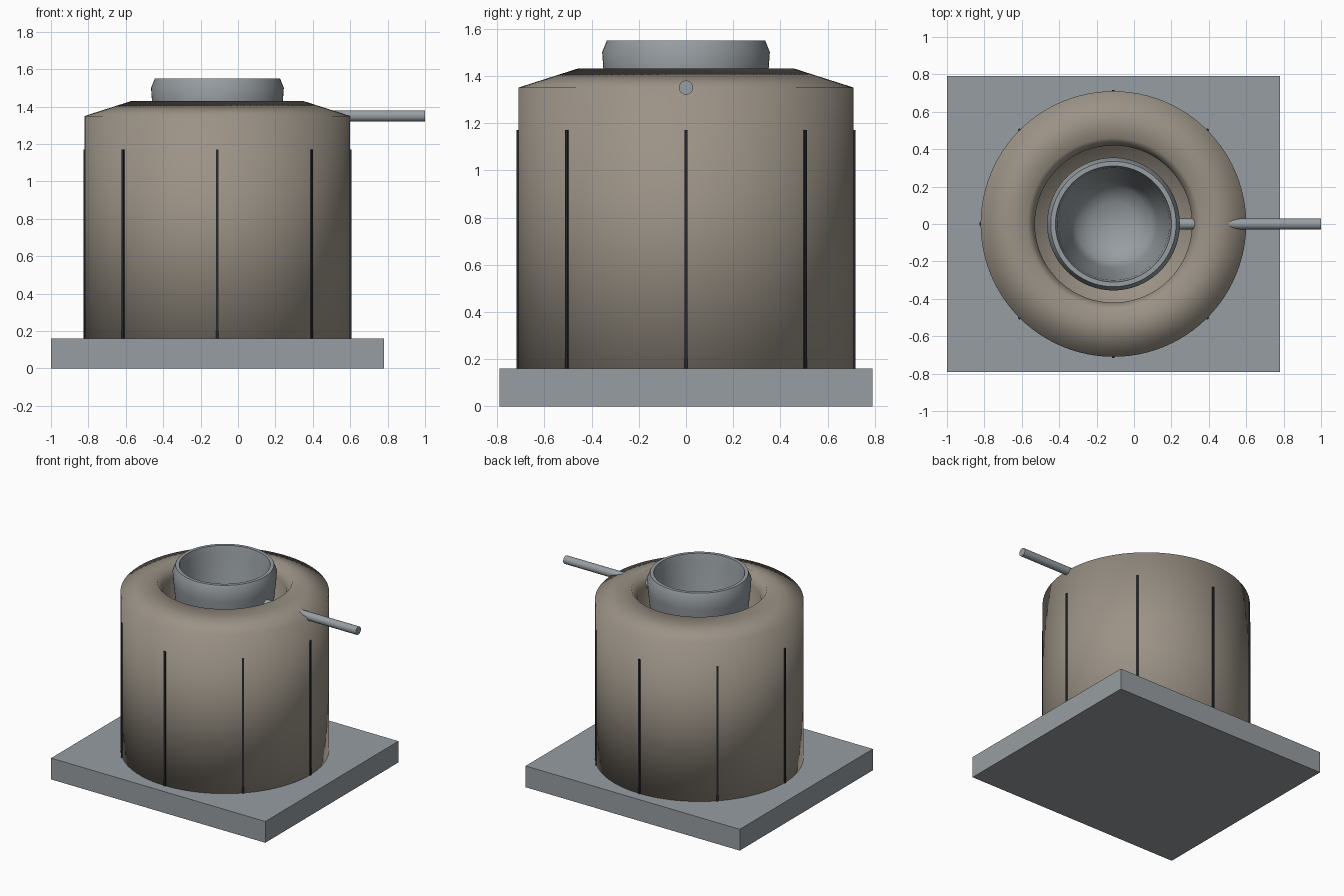
import bpy, bmesh, math
from mathutils import Matrix

if "Cube" in bpy.data.objects:
    bpy.data.objects.remove(bpy.data.objects["Cube"])

CX = -0.11  # axis of the round parts


def material(name, rgb):
    m = bpy.data.materials.new(name)
    m.diffuse_color = (*rgb, 1)
    m.use_nodes = True
    m.node_tree.nodes["Principled BSDF"].inputs["Base Color"].default_value = m.diffuse_color
    return m


clay = material("warm clay", (0.33, 0.29, 0.24))
steel = material("grey steel", (0.31, 0.34, 0.36))
dark = material("dark seam", (0.02, 0.022, 0.024))


def finish(bm, name, mat, smooth=False):
    bmesh.ops.recalc_face_normals(bm, faces=bm.faces)
    me = bpy.data.meshes.new(name)
    bm.to_mesh(me)
    bm.free()
    me.materials.append(mat)
    for p in me.polygons:
        p.use_smooth = smooth
    ob = bpy.data.objects.new(name, me)
    bpy.context.collection.objects.link(ob)
    return ob


def box(name, x0, x1, y0, y1, z0, z1, mat):
    bm = bmesh.new()
    m = Matrix.Translation(((x0 + x1) / 2, (y0 + y1) / 2, (z0 + z1) / 2))
    bmesh.ops.create_cube(bm, size=1, matrix=m @ Matrix.Diagonal((x1 - x0, y1 - y0, z1 - z0, 1)))
    return finish(bm, name, mat)


def lathe(name, profile, mat, n=96):
    """Spin an (r, z) profile that starts and ends on the axis."""
    bm = bmesh.new()
    vs = [bm.verts.new((r, 0, z)) for r, z in profile]
    es = [bm.edges.new(p) for p in zip(vs, vs[1:])]
    bmesh.ops.spin(bm, geom=vs + es, cent=(0, 0, 0), axis=(0, 0, 1), angle=2 * math.pi, steps=n)
    bmesh.ops.remove_doubles(bm, verts=bm.verts, dist=1e-5)
    ob = finish(bm, name, mat, True)
    ob.location.x = CX
    return ob


# square base plate
box("base_plate", -1, 0.78, -0.79, 0.79, 0, 0.16, steel)

# furnace drum with sloping shoulder and an open chamber
lathe("furnace_body", [(0, 0.002), (0.71, 0.002), (0.71, 1.35), (0.46, 1.43),
                       (0.42, 1.35), (0.42, 0.5), (0, 0.5)], clay)

# crucible: tapered cup with a bevelled lip and rounded bowl
lathe("crucible", [(0, 0.6), (0.22, 0.6), (0.27, 0.64), (0.35, 1.43), (0.355, 1.5), (0.335, 1.55),
                   (0.31, 1.55), (0.30, 1.5), (0.235, 0.82), (0.2, 0.74), (0.12, 0.69), (0, 0.67)], steel)

# horizontal rod from the crucible out through the shoulder
bm = bmesh.new()
x0, x1 = 0.215, 1.0
m = Matrix.Translation(((x0 + x1) / 2, 0, 1.35)) @ Matrix.Rotation(math.pi / 2, 4, 'Y')
bmesh.ops.create_cone(bm, cap_ends=True, segments=24, radius1=0.03, radius2=0.03, depth=x1 - x0, matrix=m)
rod = finish(bm, "burner_rod", steel, True)

# eight dark vertical seams around the drum
for i in range(8):
    s = box(f"seam_{i + 1}", 0.695, 0.717, -0.007, 0.007, 0.1, 1.17, dark)
    s.location.x = CX
    s.rotation_euler.z = i * math.pi / 4

# keep hard edges on the rod and cup
for name in ("burner_rod", "crucible"):
    bpy.ops.object.select_all(action='DESELECT')
    ob = bpy.data.objects[name]
    ob.select_set(True)
    bpy.context.view_layer.objects.active = ob
    bpy.ops.object.shade_smooth_by_angle(angle=math.radians(50))
